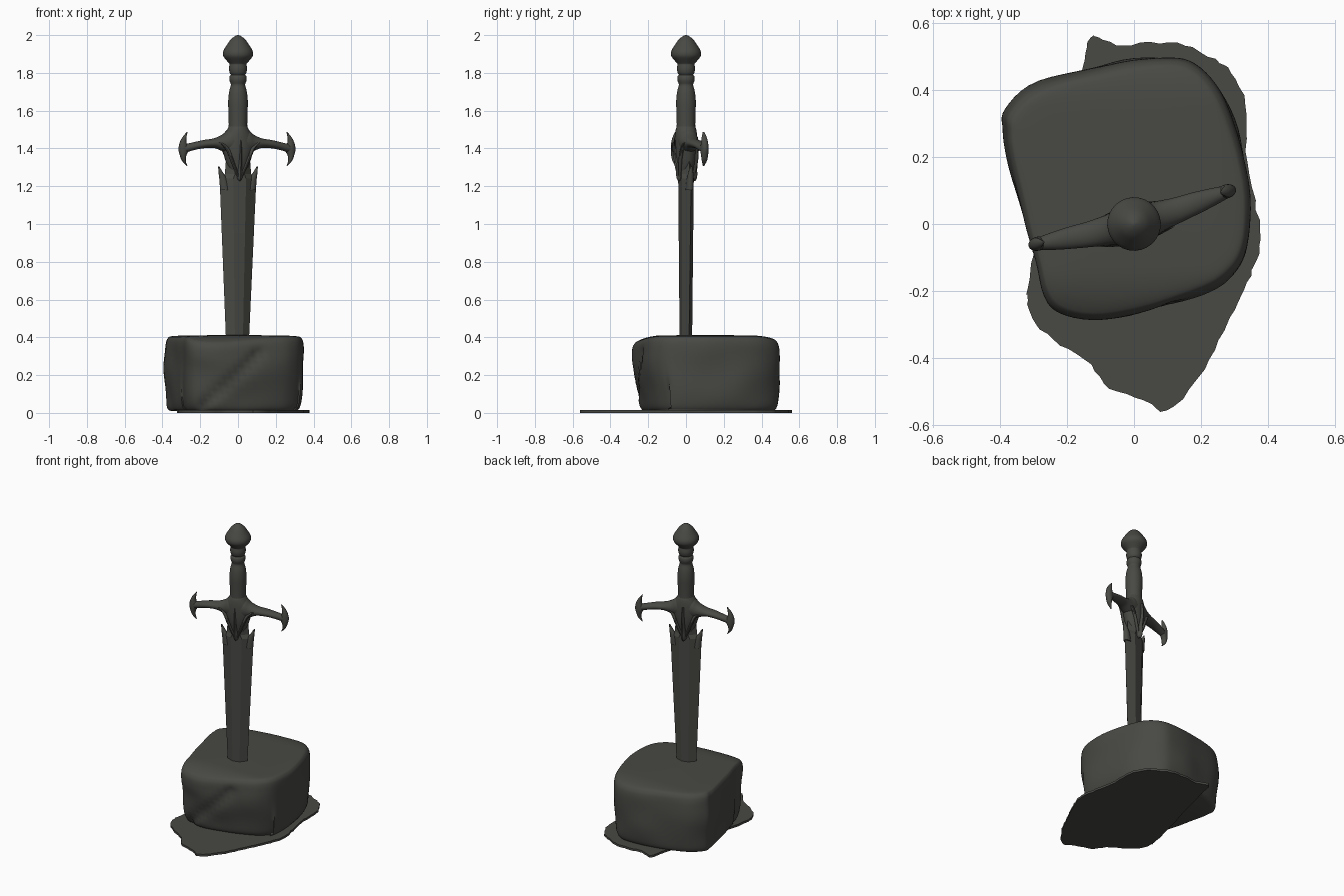
import bpy, bmesh, math, random
from mathutils import Vector, noise

random.seed(4)
mat = bpy.data.materials.new("dark grey stone")
mat.diffuse_color = (0.065, 0.066, 0.058, 1)
YAW = math.radians(15.5)      # the sword is turned on the stone


def spline(pts, n, closed=False):
    """Catmull-Rom points through a list of tuples."""
    p = [Vector(q) for q in pts]
    k = len(p)
    at = (lambda i: p[i % k]) if closed else (lambda i: p[max(0, min(k - 1, i))])
    out = []
    for i in range(k if closed else k - 1):
        a, b, c, d = at(i - 1), at(i), at(i + 1), at(i + 2)
        for j in range(n):
            t = j / n
            out.append(0.5 * (2 * b + (c - a) * t + (2 * a - 5 * b + 4 * c - d) * t * t
                              + (3 * b - a - 3 * c + d) * t ** 3))
    return out if closed else out + [p[-1]]


def loft(name, rings, yaw=0.0, angle=35):
    """Skin a list of closed rings and cap both ends."""
    bm = bmesh.new()
    vs = [[bm.verts.new(p) for p in r] for r in rings]
    n = len(rings[0])
    for a, b in zip(vs, vs[1:]):
        for i in range(n):
            bm.faces.new((a[i], a[(i + 1) % n], b[(i + 1) % n], b[i]))
    bm.faces.new(vs[0])
    bm.faces.new(vs[-1])
    bmesh.ops.recalc_face_normals(bm, faces=bm.faces)
    me = bpy.data.meshes.new(name)
    bm.to_mesh(me)
    bm.free()
    me.materials.append(mat)
    ob = bpy.data.objects.new(name, me)
    ob.rotation_euler.z = yaw
    bpy.context.collection.objects.link(ob)
    bpy.ops.object.select_all(action='DESELECT')
    ob.select_set(True)
    bpy.context.view_layer.objects.active = ob
    bpy.ops.object.shade_smooth_by_angle(angle=math.radians(angle))
    return ob


def round_section(n=20):
    return [(math.cos(i * math.tau / n), math.sin(i * math.tau / n)) for i in range(n)]


HEX = [(1, 0), (.35, 1), (-.35, 1), (-1, 0), (-.35, -1), (.35, -1)]


def stack(name, rows, section=None, along_x=False, sx=1, n=4, angle=35):
    """Rows are (centre u, centre y, position on the axis, radius u, radius y)."""
    section = section or round_section()
    rings = []
    for cu, cy, t, ru, ry in (spline(rows, n) if n > 1 else rows):
        ru, ry = max(ru, .001), max(ry, .001)
        ring = []
        for u, v in section:
            a, y = cu + ru * u, cy + ry * v
            ring.append((sx * t, y, a) if along_x else (sx * a, y, t))
        rings.append(ring)
    return loft(name, rings, YAW, angle)


# ground slab: thin ragged sheet, hidden left edge kept straight
slab = [(-.115, .563), (-.055, .535), (.05, .54), (.15, .535), (.24, .49), (.29, .45),
        (.335, .36), (.333, .22), (.36, .075), (.38, -.045), (.355, -.135), (.315, -.225),
        (.255, -.345), (.19, -.46), (.1, -.56), (.03, -.525), (-.07, -.49), (-.13, -.42),
        (-.22, -.36), (-.295, -.3), (-.32, -.225), (-.315, -.165), (-.25, 0.1),
        (-.16, .45), (-.14, .535)]
edge = [(p.x + random.uniform(-.004, .004), p.y + random.uniform(-.004, .004))
        for p in spline(slab, 4, True)]
loft("ground_slab", [[(x, y, z) for x, y in edge] for z in (0, .014)])

# stone block: rounded outline stacked into a lumpy boulder
outline = spline([(-.38, .34), (-.28, .42), (-.07, .48), (.09, .495), (.18, .475), (.26, .39),
                  (.315, .25), (.345, .045), (.337, -.09), (.285, -.165), (.2, -.21),
                  (.05, -.26), (-.1, -.285), (-.22, -.262), (-.27, -.21), (-.295, -.11),
                  (-.33, .03), (-.375, .2), (-.388, .28)], 5, True)
levels = spline([(.01, .9), (.022, .95), (.07, .98), (.2, 1), (.32, 1), (.37, .988), (.394, .96),
                 (.405, .91), (.409, .75), (.411, .4), (.412, .05)], 4)
mid = Vector((-.02, .1))
rings = []
for z, s in levels:
    ring = []
    for p in outline:
        d = p - mid
        q = mid + d * s
        out = d.normalized()
        push = .012 * noise.noise(Vector((q.x * 5, q.y * 5, z * 6)))
        if q.y < -.1:                                       # front: undercut and slanted chip
            q.y += .035 * max(0, 1 - z / .3)
            line = (z - .195) - .95 * (q.x + .025)
            if -.2 < q.x < .12:
                push -= .02 * math.exp(-(line / .035) ** 2)
        if s < .93:
            push = 0
        q += out * push
        dip = .035 * max(0, (-q.y - .13) / .15) ** 2 + .02 * max(0, (q.y - .35) / .14) ** 2
        ring.append((q.x, q.y, z - dip * z / .41))
    rings.append(ring)
loft("stone_block", rings, 0, 60)

# blade with bevelled faces, narrowing under the guard
stack("blade", [(-.003, 0, .36, .062, .028), (0, 0, 1.24, .101, .033), (0, 0, 1.265, .072, .033),
                (0, 0, 1.42, .06, .033)], HEX, n=1, angle=15)

# grip and pommel: one turned profile
grip = [(1.47, .05), (1.53, .049), (1.6, .051), (1.65, .052), (1.7, .047), (1.735, .038),
        (1.75, .042), (1.765, .046), (1.782, .044), (1.79, .038), (1.8, .044), (1.82, .048),
        (1.84, .046), (1.848, .046), (1.865, .06), (1.885, .076), (1.902, .08), (1.92, .076),
        (1.945, .061), (1.975, .04), (1.993, .019), (2.0, .003)]
stack("grip_and_pommel", [(0, 0, z, r, r) for z, r in grip], round_section(28), n=3)

# guard hub with its pointed lower end
stack("guard_hub", [(0, 0, 1.525, .045, .045), (0, 0, 1.5, .058, .054), (0, 0, 1.46, .08, .058),
                    (0, 0, 1.41, .088, .058), (0, 0, 1.36, .075, .055), (0, 0, 1.31, .058, .046),
                    (0, 0, 1.27, .035, .04), (0, 0, 1.245, .015, .035)], round_section(24))

# centre drop running down both faces
stack("guard_drop", [(0, .004, 1.46, .012, .062), (0, .004, 1.38, .015, .066),
                     (0, .004, 1.3, .017, .058), (0, .004, 1.26, .021, .058),
                     (0, .004, 1.238, .017, .054), (0, .004, 1.228, .004, .046)])

for side, sx in (("left", -1), ("right", 1)):
    # swept guard arm
    stack("guard_arm_" + side, [
        (1.44, 0, .0, .075, .055), (1.438, 0, .05, .066, .052), (1.43, .002, .082, .046, .046),
        (1.428, .005, .13, .026, .039), (1.423, .01, .185, .022, .034),
        (1.413, .014, .235, .021, .028), (1.4, .018, .285, .022, .02),
        (1.396, .02, .31, .016, .012)], along_x=True, sx=sx)
    # crescent at the end of the arm
    stack("guard_crescent_" + side, [
        (.275, .02, 1.308, .002, .004), (.292, .02, 1.335, .01, .014),
        (.296, .02, 1.365, .018, .019), (.292, .02, 1.395, .029, .021),
        (.296, .02, 1.428, .019, .019), (.289, .02, 1.458, .011, .014),
        (.274, .02, 1.487, .002, .004)], sx=sx)
    # pointed shoulder of the blade
    stack("blade_shoulder_" + side, [
        (.07, 0, 1.18, .028, .02), (.08, 0, 1.235, .022, .018), (.093, 0, 1.268, .013, .014),
        (.106, 0, 1.305, .003, .005)], sx=sx)
    # curved ribs on both faces of the guard
    for face, sy in (("front", -1), ("back", 1)):
        stack("guard_rib_" + side + "_" + face, [
            (.008, sy * .036, 1.25, .007, .009), (.03, sy * .042, 1.3, .009, .01),
            (.05, sy * .044, 1.35, .01, .01), (.072, sy * .04, 1.4, .012, .01),
            (.105, sy * .034, 1.432, .012, .008)], round_section(10), sx=sx)
